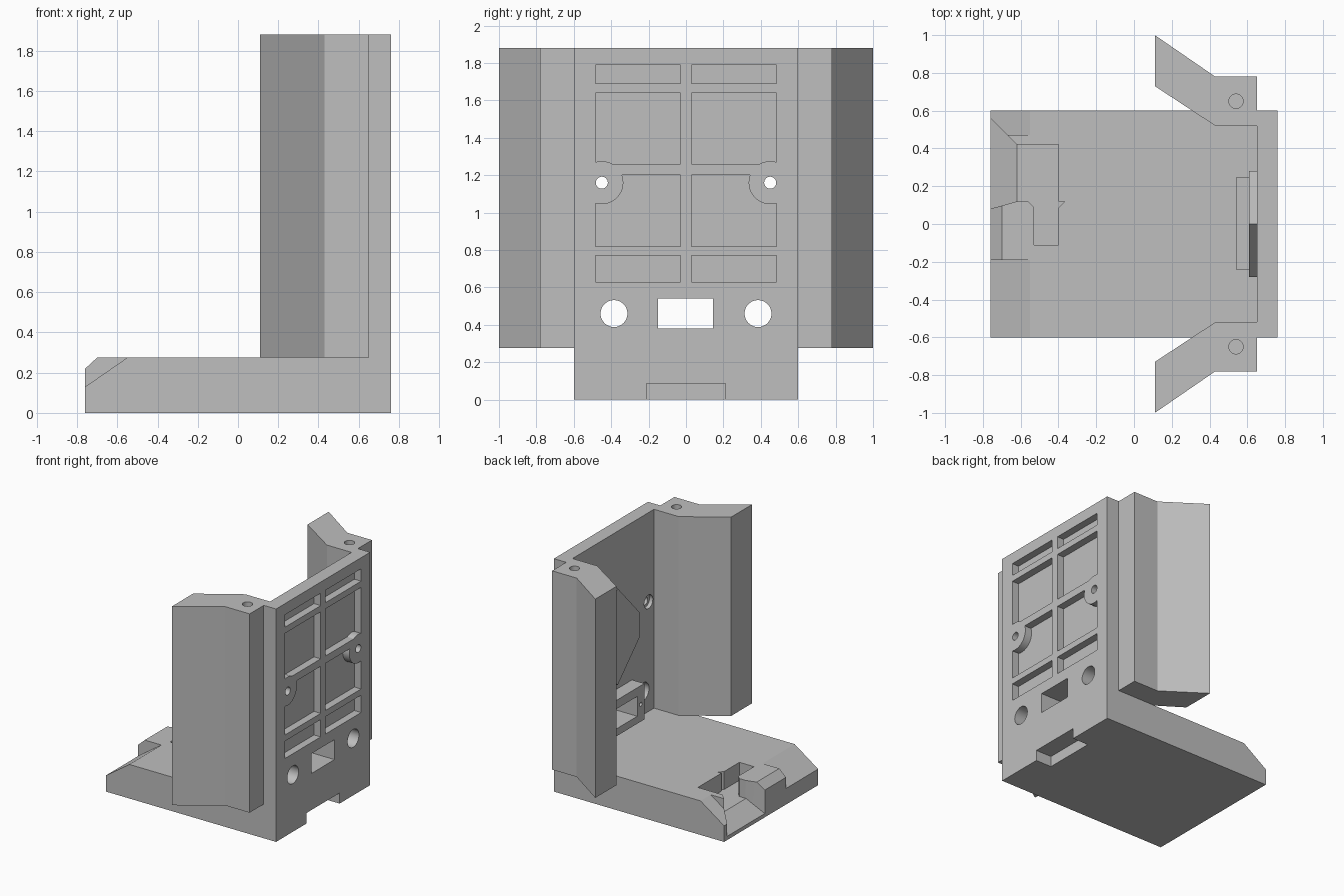
import bpy, bmesh, math

if "Cube" in bpy.data.objects:
    bpy.data.objects.remove(bpy.data.objects["Cube"], do_unlink=True)

GREY = (0.52, 0.52, 0.52, 1)
grey = bpy.data.materials.new("plain grey")
grey.use_nodes = True
grey.diffuse_color = GREY
grey.node_tree.nodes["Principled BSDF"].inputs["Base Color"].default_value = GREY

PLACE = {"x": lambda a, b, d: (d, a, b),
         "y": lambda a, b, d: (a, d, b),
         "z": lambda a, b, d: (a, b, d)}


def prism(name, pts, axis, lo, hi):
    """Extrude a flat outline along one axis."""
    bm = bmesh.new()
    ends = [[bm.verts.new(PLACE[axis](a, b, d)) for a, b in pts] for d in (lo, hi)]
    n = len(pts)
    for ring in ends:
        bm.faces.new(ring)
    for i in range(n):
        j = (i + 1) % n
        bm.faces.new((ends[0][i], ends[0][j], ends[1][j], ends[1][i]))
    bmesh.ops.recalc_face_normals(bm, faces=bm.faces)
    mesh = bpy.data.meshes.new(name)
    bm.to_mesh(mesh)
    bm.free()
    mesh.materials.append(grey)
    ob = bpy.data.objects.new(name, mesh)
    bpy.context.collection.objects.link(ob)
    return ob


def rect(a0, a1, b0, b1):
    return [(a0, b0), (a1, b0), (a1, b1), (a0, b1)]


def circle(a, b, r, n=32):
    return [(a + r * math.cos(math.tau * i / n), b + r * math.sin(math.tau * i / n))
            for i in range(n)]


def combine(ob, tool, operation="DIFFERENCE"):
    """Apply a boolean and discard the tool."""
    tool.hide_render = True
    mod = ob.modifiers.new("cut", "BOOLEAN")
    mod.operation, mod.solver, mod.object = operation, "EXACT", tool
    bpy.context.view_layer.update()
    deps = bpy.context.evaluated_depsgraph_get()
    mesh = bpy.data.meshes.new_from_object(ob.evaluated_get(deps))
    ob.modifiers.clear()
    ob.data = mesh
    bpy.data.objects.remove(tool, do_unlink=True)


def cut(ob, pts, axis, lo, hi):
    combine(ob, prism("cutter", pts, axis, lo, hi))


TOP, DECK, BACK, INNER = 1.88, 0.275, 0.76, 0.65

# Base and upright wall in one L-shaped piece
body = prism("base_and_wall", [(-BACK, 0), (BACK, 0), (BACK, TOP), (INNER, TOP),
                               (INNER, DECK), (-BACK, DECK)], "y", -0.6, 0.6)

# Bevels along the front lip
steep = [(-0.8, 0.102), (-0.55, DECK), (-0.51, 0.303), (-0.8, 0.4)]
for lo, hi in ((-0.7, -0.19), (0.47, 0.7)):
    cut(body, steep, "y", lo, hi)
cut(body, [(-0.8, 0.183), (-0.7, DECK), (-0.66, 0.312), (-0.8, 0.4)], "y", -0.19, 0.47)

# Cable pocket and its flared, sloping mouth
cut(body, [(-0.62, 0.42), (-0.4, 0.42), (-0.4, 0.12), (-0.365, 0.12), (-0.4, 0.085),
           (-0.4, -0.11), (-0.53, -0.11), (-0.53, 0.09), (-0.56, 0.12), (-0.62, 0.12)],
    "z", 0.13, 0.5)
mouth = prism("mouth", [(-0.61, 0.42), (-0.62, 0.42), (-0.8, 0.6), (-0.8, 0.069),
                        (-0.62, 0.12), (-0.61, 0.12)], "z", -0.1, 0.5)
combine(mouth, prism("slope", [(-0.9, 0.002), (-0.8, 0.002), (-0.62, 0.13), (-0.5, 0.13),
                               (-0.5, 0.45), (-0.9, 0.45)], "y", -0.2, 0.8), "INTERSECT")
combine(body, mouth)

# Notch under the back edge
cut(body, rect(-0.21, 0.21, -0.1, 0.085), "x", 0.62, 0.9)

# Shallow panels in the outer wall, leaving round bosses at the screw holes
for side in (-1, 1):
    for z0, z1 in ((1.69, 1.79), (1.26, 1.64), (0.82, 1.2), (0.63, 0.77)):
        y0, y1 = sorted((side * 0.03, side * 0.485))
        panel = prism("panel", rect(y0, y1, z0, z1), "x", 0.7, 0.9)
        if 0.8 < z0 < 1.5:
            cut(panel, circle(side * 0.45, 1.16, 0.115, 48), "x", 0.5, 1)
        combine(body, panel)
    # Screw holes with inner recess, and large round holes
    cut(body, circle(side * 0.45, 1.16, 0.032), "x", 0.5, 0.9)
    cut(body, circle(side * 0.45, 1.16, 0.055), "x", 0.5, 0.68)
    cut(body, circle(side * 0.385, 0.46, 0.072), "x", 0.5, 0.9)

# Connector window through the wall and its inner housing
window = rect(-0.15, 0.145, 0.38, 0.54)
cut(body, window, "x", 0.4, 0.9)
housing = prism("connector_housing", rect(-0.24, 0.245, 0.32, 0.61), "x", 0.54, INNER)
cut(housing, window, "x", 0.4, 0.9)
for side in (-1, 1):
    cut(housing, circle(side * 0.195, 0.46, 0.016, 16), "x", 0.5, 0.62)

# Raised six-sided pad on the inner wall
pad = prism("inner_pad", [(-0.28, 0.95), (0, 0.67), (0.28, 0.95),
                          (0.28, 1.15), (0, 1.45), (-0.28, 1.15)], "x", 0.61, INNER)

# Angled side wings with a blind hole in the top
parts = [body, housing, pad]
for side, label in ((1, "back"), (-1, "front")):
    outline = [(0.11, 1.0), (0.43, 0.78), (INNER, 0.78), (INNER, 0.52),
               (0.43, 0.52), (0.11, 0.73)]
    wing = prism(label + "_wing", [(x, side * y) for x, y in outline], "z", DECK, TOP)
    cut(wing, circle(0.54, side * 0.65, 0.038), "z", 1.6, 2)
    parts.append(wing)

# Smooth the round holes, keep edges crisp
bpy.ops.object.select_all(action="DESELECT")
for ob in parts:
    ob.select_set(True)
bpy.context.view_layer.objects.active = body
bpy.ops.object.shade_smooth_by_angle(angle=math.radians(25))
